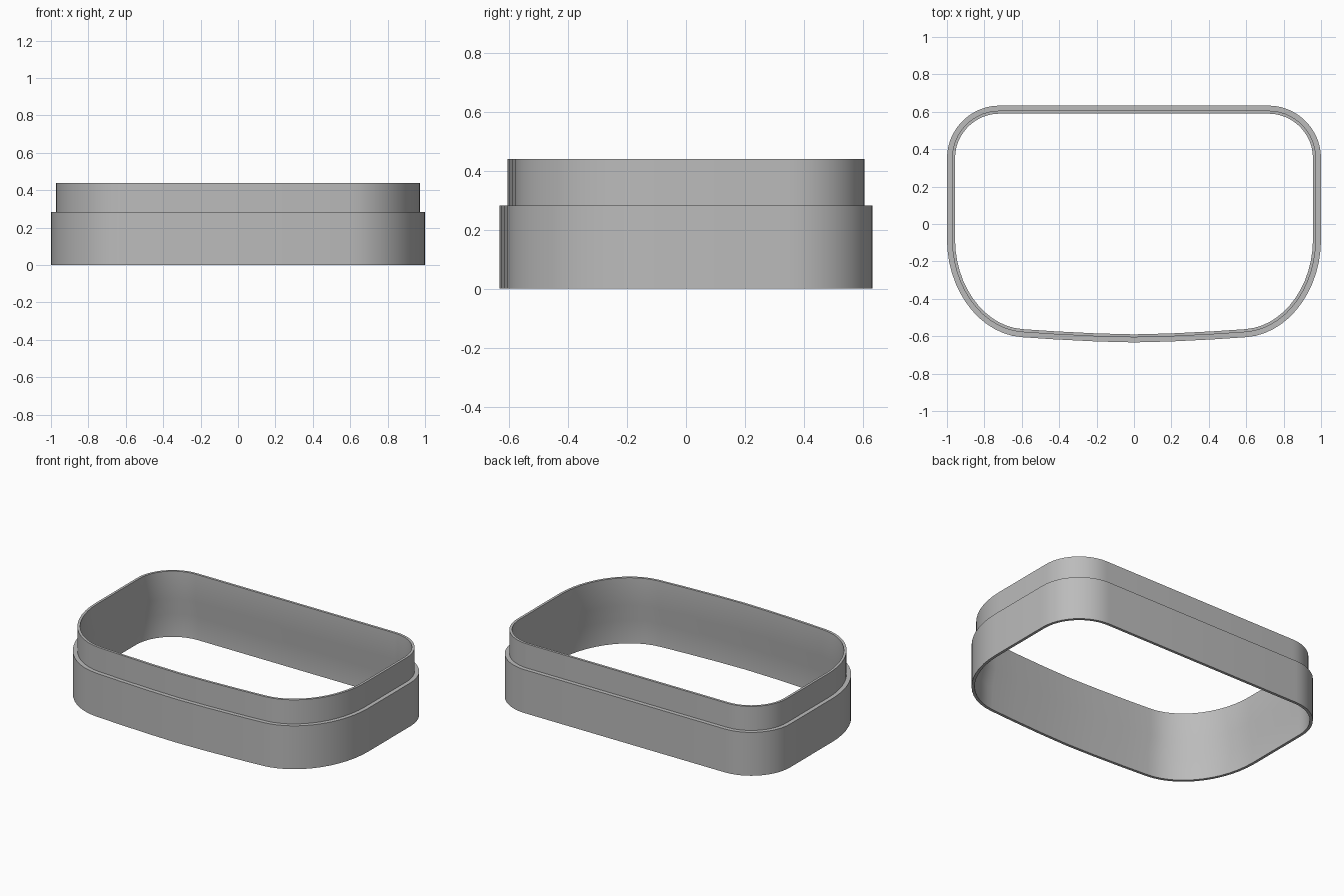
import bpy, bmesh, math
from mathutils import Vector
from mathutils.geometry import interpolate_bezier

cube = bpy.data.objects.get("Cube")
if cube:
    bpy.data.objects.remove(cube)

# One flat grey for the whole band
grey = bpy.data.materials.new("plain grey")
grey.use_nodes = True
color = (0.5, 0.5, 0.5, 1)
grey.diffuse_color = color
grey.node_tree.nodes["Principled BSDF"].inputs["Base Color"].default_value = color


def bezier(*points, steps=14):
    return interpolate_bezier(*[Vector((x, y, 0)) for x, y in points], steps)


# Half outline, front centre to back centre: bowed front, wide front corner, tight back corner
half = [Vector((0, -0.633, 0)), Vector((0.2, -0.628, 0)), Vector((0.42, -0.617, 0))]
half += bezier((0.6, -0.605), (0.82, -0.59), (1, -0.36), (1, -0.08))
half += bezier((1, 0.35), (1, 0.51), (0.87, 0.633), (0.72, 0.633))
half.append(Vector((0, 0.633, 0)))
outline = half + [Vector((-p.x, p.y, 0)) for p in reversed(half[1:-1])]
count = len(outline)


def inset(i, distance):
    """Move an outline point inward so that the wall keeps its thickness."""
    p = outline[i]
    a = (p - outline[i - 1]).normalized()
    b = (outline[(i + 1) % count] - p).normalized()
    tangent = (a + b).normalized()
    inward = Vector((-tangent.y, tangent.x, 0))
    return p + inward * distance / max(tangent.dot(b), 0.5)


# Wall section as (inset, height): outer skirt, ledge, neck, rim, then the inside
section = [(0, 0), (0, 0.283), (0.027, 0.283), (0.027, 0.44),
           (0.043, 0.44), (0.043, 0.26), (0.018, 0.15), (0.018, 0)]

bm = bmesh.new()
rings = []
for distance, height in section:
    rings.append([bm.verts.new(inset(i, distance) + Vector((0, 0, height)))
                  for i in range(count)])
for k, ring in enumerate(rings):
    above = rings[(k + 1) % len(rings)]
    for i in range(count):
        j = (i + 1) % count
        bm.faces.new((ring[i], ring[j], above[j], above[i]))
bmesh.ops.recalc_face_normals(bm, faces=bm.faces)
mesh = bpy.data.meshes.new("stepped_band")
bm.to_mesh(mesh)
bm.free()
mesh.materials.append(grey)

band = bpy.data.objects.new("stepped_band", mesh)
bpy.context.collection.objects.link(band)
bpy.context.view_layer.objects.active = band
band.select_set(True)
bpy.ops.object.shade_smooth_by_angle(angle=math.radians(30))
